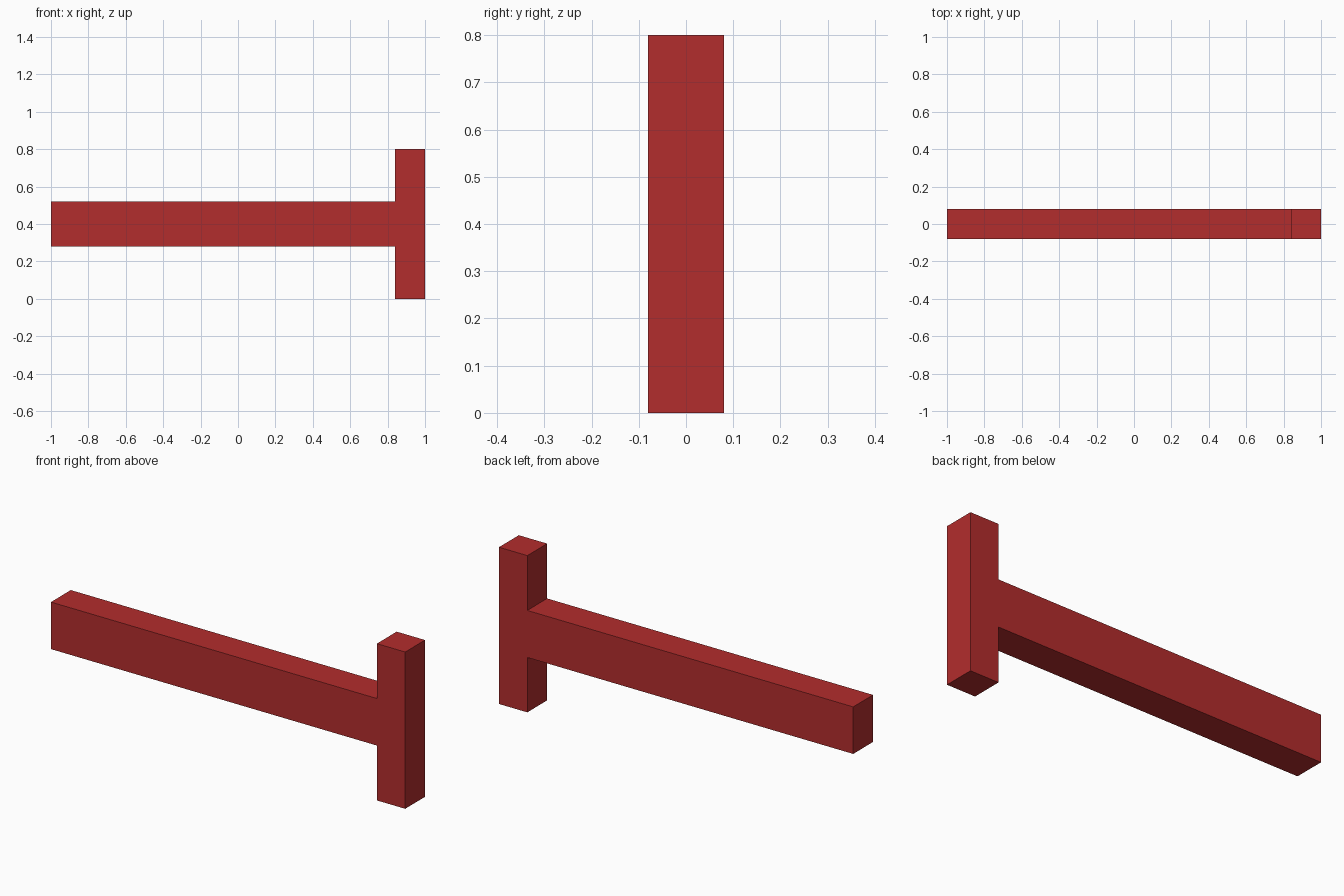
import bpy, bmesh
from mathutils import Vector

if "Cube" in bpy.data.objects:
    bpy.data.objects.remove(bpy.data.objects["Cube"])

# Red paint
red = bpy.data.materials.new("red")
red.diffuse_color = (0.45, 0.026, 0.026, 1.0)
red.use_nodes = True
red.node_tree.nodes["Principled BSDF"].inputs["Base Color"].default_value = red.diffuse_color

# Side outline (x, z): long bar running into an upright end post
outline = [(-1.0, 0.28), (0.84, 0.28), (0.84, 0.0), (1.0, 0.0),
           (1.0, 0.8), (0.84, 0.8), (0.84, 0.52), (-1.0, 0.52)]
half_depth = 0.08

# Extrude the outline from front to back
bm = bmesh.new()
face = bm.faces.new([bm.verts.new((x, -half_depth, z)) for x, z in outline])
result = bmesh.ops.extrude_face_region(bm, geom=[face], use_keep_orig=True)
moved = [g for g in result["geom"] if isinstance(g, bmesh.types.BMVert)]
bmesh.ops.translate(bm, verts=moved, vec=Vector((0, 2 * half_depth, 0)))
bmesh.ops.recalc_face_normals(bm, faces=bm.faces)

mesh = bpy.data.meshes.new("bar_with_end_post")
bm.to_mesh(mesh)
bm.free()
mesh.materials.append(red)
bpy.context.collection.objects.link(bpy.data.objects.new("bar_with_end_post", mesh))
